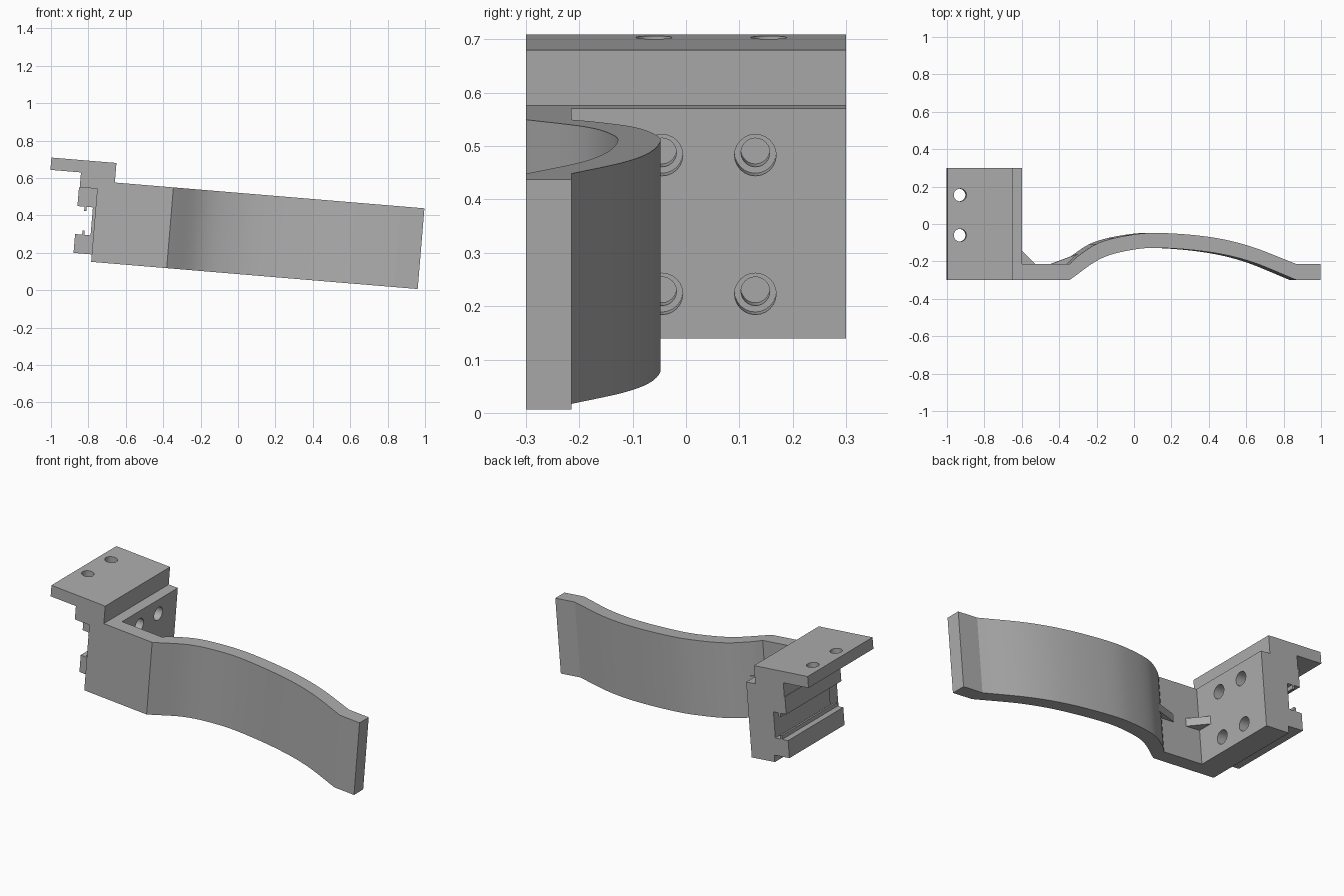
import bpy, bmesh, math
from mathutils import Matrix, Vector

cube = bpy.data.objects.get("Cube")
if cube:
    bpy.data.objects.remove(cube)

GREY = (0.42, 0.42, 0.42, 1)
grey = bpy.data.materials.new("light grey")
grey.use_nodes = True
grey.diffuse_color = GREY
grey.node_tree.nodes["Principled BSDF"].inputs["Base Color"].default_value = GREY

# Everything is modelled upright, then pitched down along the arm
TILT = Matrix.Rotation(math.radians(4.76), 4, 'Y')
SIDES = 24


def prism(points, start, end, axis):
    """Extrude a closed outline along Y (points are x, z) or Z (points are x, y)."""
    bm = bmesh.new()

    def layer(level):
        if axis == 'Y':
            return [bm.verts.new((a, level, b)) for a, b in points]
        return [bm.verts.new((a, b, level)) for a, b in points]

    low, high = layer(start), layer(end)
    bm.faces.new(low)
    bm.faces.new(high)
    bridge(bm, low, high)
    bmesh.ops.recalc_face_normals(bm, faces=bm.faces[:])
    return bm


def bridge(bm, a, b):
    for i in range(len(a)):
        bm.faces.new((a[i - 1], a[i], b[i], b[i - 1]))


def ring(bm, centre, radius, axis):
    """Circle of vertices facing along X or Z."""
    verts = []
    for i in range(SIDES):
        t = math.tau * i / SIDES
        p, q = radius * math.cos(t), radius * math.sin(t)
        offset = Vector((0, p, q)) if axis == 'X' else Vector((p, q, 0))
        verts.append(bm.verts.new(Vector(centre) + offset))
    return verts


def pierce(bm, axis, level, rings):
    """Open circular mouths in the flat face that lies at a given x or z."""
    k = 'XYZ'.index(axis)
    face = next(f for f in bm.faces
                if all(abs(v.co[k] - level) < 1e-4 for v in f.verts))
    normal = face.normal.copy()
    edges = list(face.edges)
    bmesh.ops.delete(bm, geom=[face], context='FACES_ONLY')
    for r in rings:
        edges += [bm.edges.new((r[i - 1], r[i])) for i in range(SIDES)]
    bmesh.ops.triangle_fill(bm, use_beauty=True, edges=edges, normal=normal)


def finish(name, bm):
    """Turn the shape into a tilted object with crisp edges and smooth curves."""
    bmesh.ops.recalc_face_normals(bm, faces=bm.faces[:])
    mesh = bpy.data.meshes.new(name)
    bm.to_mesh(mesh)
    bm.free()
    mesh.materials.append(grey)
    mesh.shade_smooth()
    mesh.set_sharp_from_angle(angle=math.radians(20))
    obj = bpy.data.objects.new(name, mesh)
    bpy.context.collection.objects.link(obj)
    obj.matrix_world = TILT


def smooth_path(points, steps=6):
    """Catmull-Rom curve through a few points."""
    pts = [Vector(p) for p in points]
    ext = [2 * pts[0] - pts[1]] + pts + [2 * pts[-1] - pts[-2]]
    path = []
    for a, b, c, d in zip(ext, ext[1:], ext[2:], ext[3:]):
        for i in range(steps):
            t = i / steps
            p = 0.5 * (2 * b + (c - a) * t + (2 * a - 5 * b + 4 * c - d) * t ** 2
                       + (3 * b - a - 3 * c + d) * t ** 3)
            path.append((p.x, p.y))
    return path + [tuple(pts[-1])]


# Mounting bracket: upright plate with stepped flange on top
FACE, TOP, UNDER = -0.645, 0.624, 0.558
bm = prism([
    (-0.795, 0.086), (FACE, 0.086), (FACE, 0.519), (-0.704, 0.519), (-0.704, TOP),
    (-1.053, TOP), (-1.053, UNDER), (-0.889, UNDER), (-0.889, 0.478), (-0.795, 0.478)],
    -0.3, 0.3, 'Y')

# Two holes right through the flange
mouths = [[ring(bm, (-0.985, y, z), 0.034, 'Z') for y in (-0.06, 0.155)]
          for z in (TOP, UNDER)]
pierce(bm, 'Z', TOP, mouths[0])
pierce(bm, 'Z', UNDER, mouths[1])
for upper_ring, lower_ring in zip(*mouths):
    bridge(bm, upper_ring, lower_ring)

# Four counterbored blind holes in the plate
bores = [[ring(bm, (x, y, z), r, 'X')
          for x, r in ((FACE, 0.039), (-0.705, 0.039), (-0.705, 0.027), (-0.77, 0.027))]
         for y in (-0.045, 0.13) for z in (0.17, 0.431)]
pierce(bm, 'X', FACE, [b[0] for b in bores])
for bore in bores:
    for a, b in zip(bore, bore[1:]):
        bridge(bm, a, b)
    bm.faces.new(bore[-1])
finish("mounting_bracket", bm)

# Channel rail with lips and small ridges, mirrored about its middle height
MID = 0.302
lower = [(-0.795, 0.126), (-0.893, 0.126), (-0.893, 0.227), (-0.855, 0.227),
         (-0.855, 0.249), (-0.843, 0.249), (-0.843, 0.227), (-0.81, 0.227)]
upper = [(x, 2 * MID - z) for x, z in reversed(lower)]
finish("channel_rail", prism(lower + upper, -0.21, 0.3, 'Y'))

# Curved arm: flat root, bowed span, flat tip
front = smooth_path([(-0.39, -0.3), (-0.225, -0.187), (-0.063, -0.14), (0.1, -0.128),
                     (0.36, -0.15), (0.58, -0.2), (0.83, -0.3)])
back = smooth_path([(-0.39, -0.215), (-0.335, -0.165), (-0.225, -0.098), (-0.063, -0.059),
                    (0.1, -0.048), (0.36, -0.069), (0.58, -0.119), (0.83, -0.215)])
outline = ([(FACE, -0.3)] + front + [(0.957, -0.3), (0.957, -0.215)]
           + back[::-1] + [(FACE, -0.215)])
finish("curved_arm", prism(outline, 0.086, 0.519, 'Z'))

# Small stiffening ribs behind the arm root
ribs = {"corner_rib": [(FACE, -0.215), (-0.555, -0.215), (FACE, -0.125)],
        "bend_rib": [(-0.475, -0.215), (-0.385, -0.215), (-0.315, -0.155)]}
for name, points in ribs.items():
    finish(name, prism(points, 0.28, 0.325, 'Z'))
